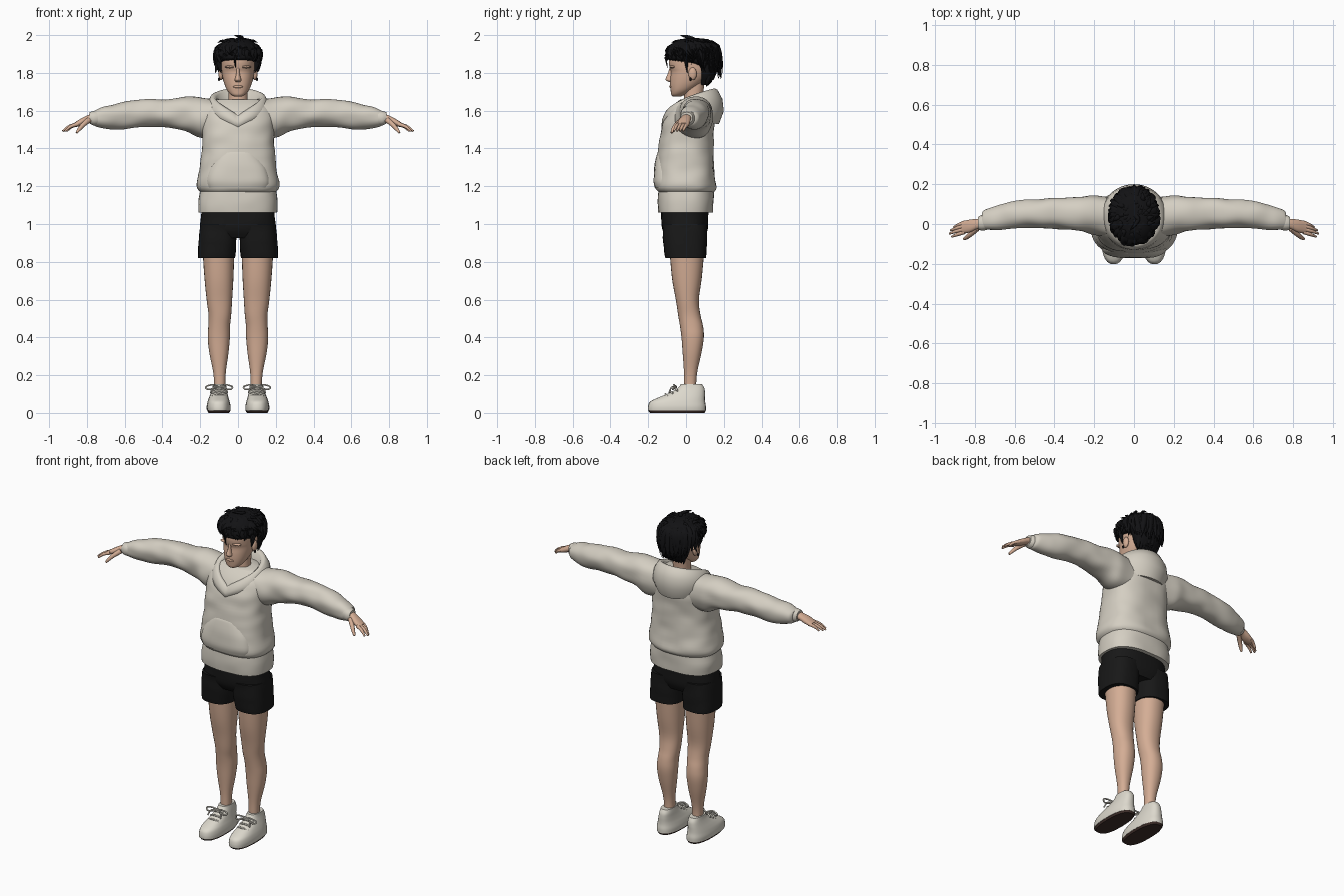
import bpy, bmesh, math, random
from mathutils import Vector, noise

random.seed(7)
cube = bpy.data.objects.get("Cube")
if cube:
    bpy.data.objects.remove(cube, do_unlink=True)


def material(name, r, g, b):
    m = bpy.data.materials.new(name)
    m.use_nodes = True
    m.diffuse_color = (r, g, b, 1)
    bsdf = m.node_tree.nodes["Principled BSDF"]
    bsdf.inputs["Base Color"].default_value = (r, g, b, 1)
    bsdf.inputs["Roughness"].default_value = 0.8
    return m


SKIN = material("warm skin", 0.66, 0.42, 0.30)
CLOTH = material("cream fleece", 0.66, 0.62, 0.54)
SHOE = material("off white leather", 0.72, 0.69, 0.61)
BLACK = material("black cotton", 0.009, 0.009, 0.009)
HAIR = material("black hair", 0.006, 0.006, 0.007)
SOLE = material("brown rubber", 0.05, 0.028, 0.023)


def finish(name, bm, mat, mirror=False, angle=40):
    bmesh.ops.recalc_face_normals(bm, faces=bm.faces)
    mesh = bpy.data.meshes.new(name)
    bm.to_mesh(mesh)
    bm.free()
    mesh.materials.append(mat)
    ob = bpy.data.objects.new(name, mesh)
    bpy.context.collection.objects.link(ob)
    bpy.ops.object.select_all(action='DESELECT')
    ob.select_set(True)
    bpy.context.view_layer.objects.active = ob
    bpy.ops.object.shade_smooth_by_angle(angle=math.radians(angle))
    if mirror:
        ob.modifiers.new("Mirror", 'MIRROR').use_mirror_merge = False
    return ob


def skin_rings(bm, rings, caps=True, closed=False):
    loops = [[bm.verts.new(p) for p in ring] for ring in rings]
    n = len(loops[0])
    pairs = list(zip(loops, loops[1:])) + ([(loops[-1], loops[0])] if closed else [])
    for a, b in pairs:
        for i in range(n):
            j = (i + 1) % n
            bm.faces.new((a[i], a[j], b[j], b[i]))
    if caps and not closed:
        bm.faces.new(loops[0])
        bm.faces.new(loops[-1])


def spline(rows, steps):
    # Smoothly interpolate rows of numbers
    out = []
    for k in range(len(rows) - 1):
        quad = [rows[min(max(k + d, 0), len(rows) - 1)] for d in (-1, 0, 1, 2)]
        for s in range(steps):
            t = s / steps
            out.append([b + 0.5 * t * (c - a + t * (2 * a - 5 * b + 4 * c - d + t * (3 * (b - c) + d - a)))
                        for a, b, c, d in zip(*quad)])
    return out + [list(rows[-1])]


def loft(name, mat, rows, axis='z', power=2.2, n=28, steps=4, fold=0, mirror=False):
    # Each row: position on the axis, then the low and high limits of the other two axes
    rings = []
    for pos, a0, a1, b0, b1 in spline(rows, steps):
        ring = []
        for i in range(n):
            t = math.tau * i / n
            c, s = math.cos(t), math.sin(t)
            a = (a0 + a1) / 2 + (a1 - a0) / 2 * math.copysign(abs(c) ** (2 / power), c)
            b = (b0 + b1) / 2 + (b1 - b0) / 2 * math.copysign(abs(s) ** (2 / power), s)
            p = Vector((a, b, pos) if axis == 'z' else (pos, a, b))
            if fold:
                out = Vector((c, s, 0) if axis == 'z' else (0, c, s))
                p += out * fold * noise.noise(Vector((p.x * 9, p.y * 9, p.z * 16)))
            ring.append(p)
        rings.append(ring)
    bm = bmesh.new()
    skin_rings(bm, rings)
    return finish(name, bm, mat, mirror)


def sym(z, half, y0, y1):
    return (z, -half, half, y0, y1)


def tube(bm, points, radii, n=6, flat=1.0):
    # Tapered tube through a smooth path
    path = spline([(*p, r) for p, r in zip(points, radii)], 4)
    rings = []
    for k, (x, y, z, r) in enumerate(path):
        here = Vector((x, y, z))
        d = Vector(path[min(k + 1, len(path) - 1)][:3]) - Vector(path[max(k - 1, 0)][:3])
        ref = Vector((0, 0, 1)) if abs(d.normalized().z) < 0.9 else Vector((0, 1, 0))
        u = d.cross(ref).normalized()
        v = u.cross(d).normalized()
        rings.append([here + r * (u * math.cos(math.tau * i / n) + v * flat * math.sin(math.tau * i / n))
                      for i in range(n)])
    skin_rings(bm, rings)


def ball(name, mat, centre, size, mirror=False):
    bm = bmesh.new()
    bmesh.ops.create_uvsphere(bm, u_segments=16, v_segments=10, radius=1)
    for v in bm.verts:
        v.co = Vector(c + s * q for c, s, q in zip(centre, size, v.co))
    return finish(name, bm, mat, mirror)


# Hoodie body, waistband and pouch pocket
loft("hoodie_body", CLOTH, [
    sym(1.165, .195, -.14, .14), sym(1.2, .218, -.162, .158), sym(1.3, .203, -.155, .148),
    sym(1.4, .193, -.145, .143), sym(1.5, .19, -.13, .148), sym(1.58, .19, -.102, .15),
    sym(1.63, .175, -.062, .145), sym(1.66, .13, -.03, .12)], power=2.6, n=48, steps=6, fold=.007)
loft("hoodie_waistband", CLOTH, [
    sym(1.06, .208, -.147, .143), sym(1.12, .21, -.15, .146), sym(1.185, .2, -.145, .145)],
    power=2.6, n=48, fold=.004)
loft("pouch_pocket", CLOTH, [
    sym(1.19, .165, -.163, 0), sym(1.23, .17, -.172, 0), sym(1.3, .15, -.167, 0),
    sym(1.37, .105, -.153, 0), sym(1.385, .09, -.145, 0)], power=3, fold=.003)

# Sleeves and cuffs
loft("sleeves", CLOTH, [
    (.1, -.06, .135, 1.45, 1.665), (.2, -.052, .148, 1.462, 1.668), (.28, -.036, .14, 1.492, 1.668),
    (.4, -.024, .132, 1.51, 1.664), (.52, -.016, .122, 1.508, 1.658), (.62, -.02, .108, 1.505, 1.645),
    (.7, -.03, .088, 1.508, 1.62), (.75, -.033, .068, 1.515, 1.602), (.765, -.026, .05, 1.525, 1.595)],
    axis='x', n=36, steps=6, fold=.01, mirror=True)
loft("cuffs", CLOTH, [(.74, -.03, .05, 1.522, 1.6), (.765, -.033, .046, 1.522, 1.598),
                      (.785, -.027, .035, 1.532, 1.592)], axis='x', mirror=True)

# Folded hood: one profile carried round the neck, deeper at the back
rings = []
for i in range(56):
    a = math.tau * i / 56
    b = (1 - math.cos(a)) / 2
    out = Vector((math.sin(a), -math.cos(a), 0))
    rim = Vector((.128 * out.x, .026 + .124 * out.y, 1.575 + .143 * b ** .45))
    profile = [(-.035, -.09), (-.014, -.012), (0, 0), (.016, -.006), (.03 + .012 * b, -.035 - .02 * b),
               (.032 + .018 * b, -.06 - .06 * b), (.012 + .012 * b, -.075 - .115 * b), (-.03, -.09 - .09 * b)]
    rings.append([rim + out * r + Vector((0, 0, h)) for r, h in profile])
bm = bmesh.new()
skin_rings(bm, rings, closed=True)
finish("hood", bm, CLOTH, angle=70)
loft("undershirt", SHOE, [sym(1.58, .085, -.07, .1), sym(1.635, .062, -.045, .1), sym(1.65, .055, -.03, .095)])

# Shorts
loft("shorts_hips", BLACK, [sym(.925, .17, -.1, .095), sym(.97, .2, -.125, .114), sym(1.04, .195, -.132, .118),
                            sym(1.1, .19, -.13, .12)], power=2.5, n=40, fold=.003)
loft("shorts_legs", BLACK, [(.82, .016, .213, -.108, .106), (.9, .008, .21, -.12, .11),
                            (1, .002, .198, -.128, .114)], power=2.6, fold=.005, mirror=True)

# Bare legs
loft("legs", SKIN, [
    (.1, .066, .127, -.008, .06), (.15, .067, .126, -.01, .054), (.22, .064, .132, -.011, .06),
    (.32, .05, .152, -.018, .082), (.4, .043, .16, -.024, .094), (.46, .042, .157, -.032, .09),
    (.52, .036, .156, -.042, .076), (.6, .031, .166, -.054, .068), (.72, .024, .178, -.075, .084),
    (.9, .018, .19, -.09, .1)], mirror=True)

# Shoes, soles and laces
loft("shoe_soles", SOLE, [(0, .047, .157, -.19, .098), (.012, .04, .163, -.2, .104)], power=2.5, steps=1, mirror=True)
loft("shoes", SHOE, [
    (.012, .039, .165, -.202, .105), (.035, .039, .166, -.201, .105), (.06, .044, .161, -.19, .101),
    (.08, .05, .154, -.15, .1), (.105, .056, .144, -.09, .1), (.13, .06, .136, -.045, .097),
    (.152, .064, .132, -.028, .085)], power=2.5, mirror=True)
bm = bmesh.new()
for y, z in ((-.105, .1), (-.08, .115), (-.055, .13)):
    tube(bm, [(.065, y + .01, z - .012), (.1, y - .004, z), (.137, y + .01, z - .012)], [.005] * 3)
for side in (-1, 1):
    knot = Vector((.1, -.05, .137))
    reach = [(0, 0, 0), (.035, -.015, .012), (.07, -.012, .002), (.06, -.02, -.012), (.03, -.018, -.008), (0, 0, 0)]
    tube(bm, [knot + Vector((side * x, y, z)) for x, y, z in reach], [.0045] * len(reach))
    tube(bm, [knot, knot + Vector((side * .03, -.025, 0)), knot + Vector((side * .045, -.04, -.03))], [.004] * 3)
finish("shoe_laces", bm, SHOE, mirror=True, angle=70)

# Hands: palm, four fingers and a thumb
loft("palms", SKIN, [(.76, -.022, .028, 1.54, 1.585), (.79, -.026, .026, 1.538, 1.578),
                     (.825, -.042, .022, 1.522, 1.562), (.86, -.046, .015, 1.513, 1.54),
                     (.868, -.043, .012, 1.514, 1.535)], axis='x', n=20, mirror=True)
bm = bmesh.new()
for k, length in enumerate((.066, .078, .072, .056)):
    y = -.04 + .016 * k
    start = Vector((.85, y, 1.528))
    tube(bm, [start, start + Vector((length * .55, -.012, -.012)), start + Vector((length, -.024, -.036))],
         [.0105, .009, .005], n=8)
tube(bm, [(.79, -.022, 1.55), (.82, -.05, 1.525), (.842, -.068, 1.5), (.855, -.076, 1.483)],
     [.016, .013, .01, .006], n=8)
finish("fingers", bm, SKIN, mirror=True, angle=70)

# Neck and head
loft("neck", SKIN, [sym(1.6, .06, -.02, .095), sym(1.66, .05, -.01, .088), sym(1.76, .052, -.01, .1)])
loft("head", SKIN, [
    sym(1.676, .022, -.07, -.025), sym(1.685, .038, -.078, -.005), sym(1.705, .056, -.081, .03),
    sym(1.735, .07, -.084, .075), sym(1.77, .08, -.083, .11), sym(1.805, .086, -.08, .13),
    sym(1.83, .088, -.087, .138), sym(1.87, .088, -.09, .14), sym(1.92, .08, -.07, .13),
    sym(1.95, .05, -.03, .09)], n=40)
loft("nose", SKIN, [sym(1.752, .012, -.092, -.06), sym(1.762, .018, -.107, -.06), sym(1.775, .014, -.106, -.06),
                    sym(1.8, .009, -.095, -.06), sym(1.83, .01, -.086, -.06)], power=2, n=16)
ball("lips", SKIN, (0, -.078, 1.727), (.026, .011, .008))
ball("brow_ridges", SKIN, (.036, -.07, 1.832), (.033, .018, .008), mirror=True)
ball("ears", SKIN, (.09, .035, 1.795), (.013, .022, .034), mirror=True)
ball("ear_studs", HAIR, (.1, .024, 1.766), (.006, .006, .009), mirror=True)

# Hair: solid cap with layered tapered locks
loft("hair_cap", HAIR, [
    sym(1.735, .05, .075, .118), sym(1.78, .083, .065, .153), sym(1.84, .104, .045, .176),
    sym(1.868, .11, -.09, .18), sym(1.9, .114, -.1, .18), sym(1.945, .1, -.085, .16),
    sym(1.972, .07, -.045, .125), sym(1.982, .035, 0, .08)], n=32)
bm = bmesh.new()


def lock(angle, start, end_z, width):
    # Sweep a lock from the crown over the side of the head
    def at(a, r, z):
        return Vector((.114 * r * math.sin(a), .043 - .14 * r * math.cos(a), z))
    swirl = random.uniform(-.25, .4)
    puff = random.uniform(.98, 1.08)
    tube(bm, [at(angle - swirl, start, 1.975 - .03 * start), at(angle - swirl / 2, .86 * puff, 1.942),
              at(angle, puff, (1.93 + end_z) / 2), at(angle + swirl / 2, random.uniform(.94, 1.06), end_z)],
         [width * .6, width, width * .8, .0015], n=6, flat=.5)


for i in range(110):
    a = math.tau * i / 110 + random.uniform(-.05, .05)
    back = (1 - math.cos(a)) / 2
    low = 1.872 - .05 * back - (.045 * back if back > .55 else 0)
    lock(a, random.uniform(.2, .55), low + random.uniform(-.012, .025), random.uniform(.011, .018))
# Loose crown tufts
for i in range(38):
    a = random.uniform(0, math.tau)
    r = random.uniform(.01, .075)
    p = Vector((r * math.sin(a), .045 - r * 1.1 * math.cos(a), 1.965 - r * .2))
    d = Vector((math.sin(a + .7), -math.cos(a + .7), 0))
    tube(bm, [p, p + d * .022 + Vector((0, 0, .018)), p + d * .05 + Vector((0, 0, .008))], [.012, .011, .0015], flat=.6)
tube(bm, [(.01, .04, 1.975), (.02, .02, 1.987), (.0, -.01, 1.995), (-.02, -.03, 1.998)], [.014, .011, .007, .001])
# Fringe strand, sideburns and nape
tube(bm, [(.01, -.085, 1.92), (-.008, -.106, 1.89), (-.016, -.104, 1.86), (-.012, -.098, 1.825)], [.01, .008, .005, .001])
for side in (-1, 1):
    tube(bm, [(side * .1, .0, 1.89), (side * .098, .002, 1.85), (side * .089, .006, 1.8)], [.02, .016, .002], flat=.6)
    for k in range(4):
        x = side * (.012 + .018 * k)
        tube(bm, [(x, .15 - .006 * k, 1.82), (x, .135 - .006 * k, 1.77), (x * .9, .108, 1.728)], [.018, .015, .002])
finish("hair_locks", bm, HAIR, angle=60)
